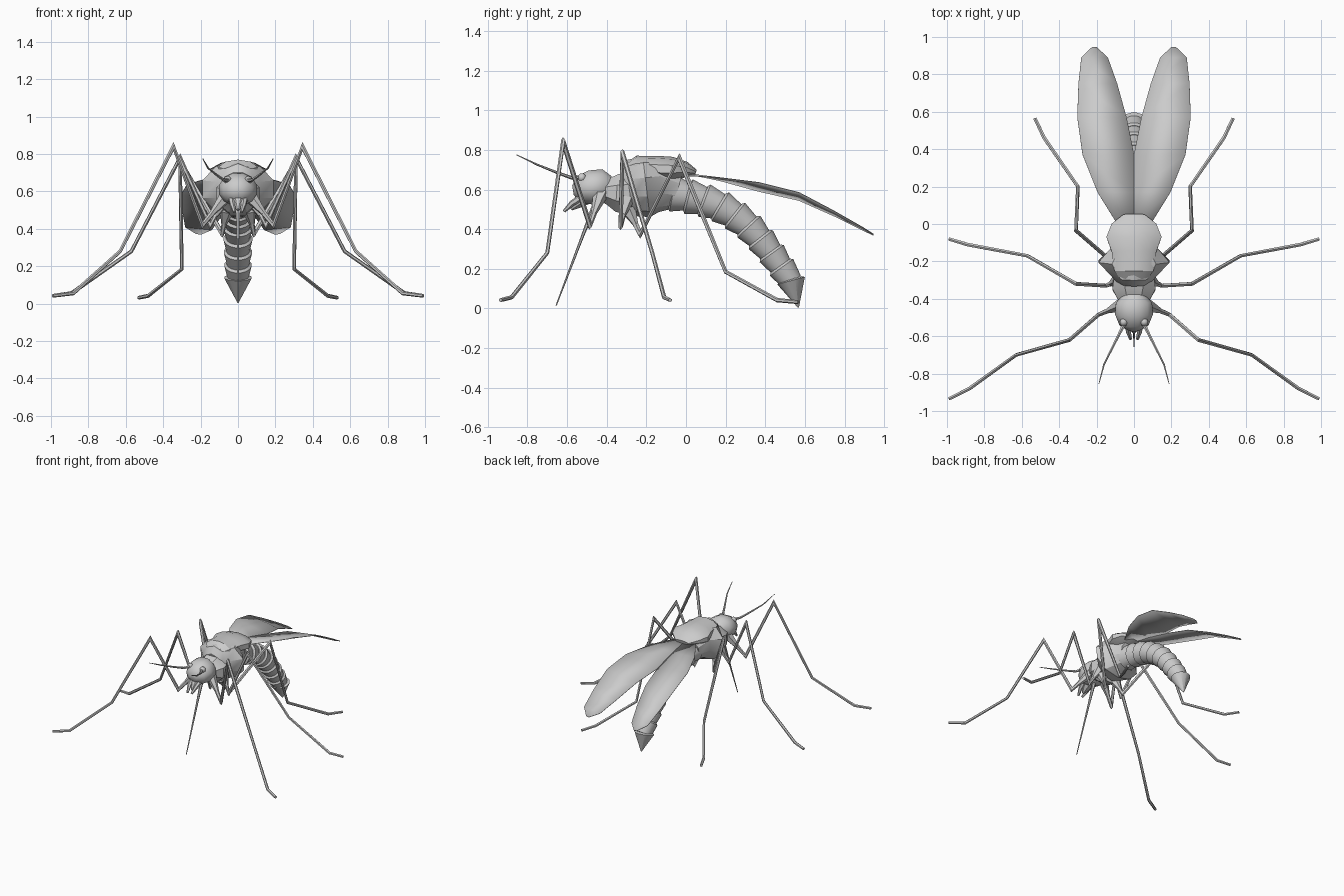
import bpy, bmesh, math
from mathutils import Vector

old = bpy.data.objects.get("Cube")
if old:
    bpy.data.objects.remove(old)

grey = bpy.data.materials.new("body_grey")
grey.use_nodes = True
COLOUR = (0.6, 0.6, 0.6, 1)
grey.diffuse_color = COLOUR
grey.node_tree.nodes["Principled BSDF"].inputs["Base Color"].default_value = COLOUR


def finish(name, bm, angle=30):
    bmesh.ops.recalc_face_normals(bm, faces=bm.faces)
    mesh = bpy.data.meshes.new(name)
    bm.to_mesh(mesh)
    bm.free()
    mesh.materials.append(grey)
    obj = bpy.data.objects.new(name, mesh)
    bpy.context.collection.objects.link(obj)
    bpy.ops.object.select_all(action='DESELECT')
    obj.select_set(True)
    bpy.context.view_layer.objects.active = obj
    bpy.ops.object.shade_smooth_by_angle(angle=math.radians(angle))
    return obj


def loft(name, points, radii, sides=6, angle=30, straight=False):
    """Skin elliptical rings along a path; each radius is (sideways, upward)."""
    pts = [Vector(p) for p in points]
    span = pts[-1] - pts[0]
    ref = span.cross(Vector((0, 0, 1))).normalized()
    bm = bmesh.new()
    rings = []
    for i, p in enumerate(pts):
        a = (p - pts[max(i - 1, 0)]).normalized()
        b = (pts[min(i + 1, len(pts) - 1)] - p).normalized()
        t = span.normalized() if straight else (a + b).normalized()
        miter = 1 if straight else min(2, 1 / max(0.1, t.dot(b if b.length else a)))
        side = (ref - t * ref.dot(t)).normalized()
        up = side.cross(t)
        rx, rz = radii[i]
        ring = []
        for k in range(sides):
            ang = 2 * math.pi * (k + 0.5) / sides
            ring.append(bm.verts.new(p + side * rx * math.cos(ang) + up * rz * miter * math.sin(ang)))
        rings.append(ring)
    for r, s in zip(rings, rings[1:]):
        for k in range(sides):
            j = (k + 1) % sides
            bm.faces.new((r[k], r[j], s[j], s[k]))
    bm.faces.new(rings[0])
    bm.faces.new(rings[-1])
    return finish(name, bm, angle)


def trunk(name, stations, sides=10, angle=30):
    """Body part from (y, bottom, top, half width) stations."""
    pts = [(0, y, (lo + hi) / 2) for y, lo, hi, w in stations]
    radii = [(w, (hi - lo) / 2) for y, lo, hi, w in stations]
    flat = [(0, p[1], p[2]) for p in pts]
    bm_obj = loft(name, flat, radii, sides, angle)
    return bm_obj


# Head and thorax
trunk("head", [(-0.57, 0.57, 0.62, 0.03), (-0.54, 0.53, 0.67, 0.08), (-0.48, 0.52, 0.70, 0.105),
               (-0.42, 0.53, 0.705, 0.10), (-0.38, 0.56, 0.67, 0.06)], 12, 45)
trunk("front_thorax", [(-0.44, 0.54, 0.63, 0.07), (-0.40, 0.52, 0.655, 0.095),
                       (-0.35, 0.48, 0.685, 0.125), (-0.28, 0.46, 0.70, 0.115)], 8)
trunk("middle_thorax", [(-0.31, 0.50, 0.70, 0.09), (-0.28, 0.465, 0.75, 0.12), (-0.20, 0.46, 0.765, 0.20),
                        (-0.13, 0.49, 0.76, 0.13), (-0.04, 0.50, 0.70, 0.09)], 10)
trunk("thorax_dome", [(-0.29, 0.68, 0.74, 0.08), (-0.25, 0.66, 0.77, 0.11), (-0.15, 0.64, 0.77, 0.125),
                      (-0.07, 0.64, 0.765, 0.155), (0.0, 0.66, 0.74, 0.125),
                      (0.05, 0.67, 0.70, 0.06)], 10)

# Abdomen: overlapping rings, each widest at its front rim
spine = [Vector((0, y, z)) for y, z in (
    (-0.16, 0.59), (-0.07, 0.58), (0.01, 0.565), (0.09, 0.545), (0.17, 0.515), (0.245, 0.47),
    (0.315, 0.415), (0.375, 0.35), (0.43, 0.28), (0.48, 0.21), (0.53, 0.14))]
for i, (a, b) in enumerate(zip(spine, spine[1:])):
    size = 0.096 - 0.0025 * i
    lip = a.lerp(b, -0.08)
    end = a.lerp(b, 1.08)
    loft(f"abdomen_ring_{i + 1}", [lip, a.lerp(b, 0.05), end],
         [(size * 0.85,) * 2, (size,) * 2, (size * 0.76,) * 2], 16, 35, True)
tip = Vector((0, 0.567, 0.005))
loft("abdomen_tip", [spine[-1].lerp(tip, -0.06), spine[-1], tip],
     [(0.055, 0.055), (0.076, 0.072), (0.003, 0.003)], 10, 35, True)

# Mouthparts
loft("proboscis", [(0, -0.45, 0.55), (0, -0.52, 0.37), (0, -0.655, 0.015)],
     [(0.014, 0.014), (0.008, 0.008), (0.003, 0.003)])
loft("snout", [(0, -0.50, 0.57), (0, -0.55, 0.53), (0, -0.58, 0.50)],
     [(0.05, 0.05), (0.03, 0.03), (0.008, 0.008)], 8)

# Paths of the paired limbs, on the model's left
LEGS = {
    "front": [(0.06, -0.43, 0.58), (0.19, -0.485, 0.42), (0.345, -0.62, 0.84),
              (0.63, -0.70, 0.28), (0.88, -0.88, 0.056), (0.99, -0.935, 0.042)],
    "middle": [(0.08, -0.30, 0.55), (0.15, -0.33, 0.42), (0.31, -0.32, 0.78),
               (0.57, -0.17, 0.28), (0.89, -0.11, 0.056), (0.99, -0.08, 0.042)],
    "hind": [(0.06, -0.29, 0.50), (0.085, -0.23, 0.375), (0.31, -0.035, 0.76),
             (0.30, 0.20, 0.185), (0.48, 0.46, 0.042), (0.53, 0.565, 0.032)]}
LEG_RADII = [(r, r) for r in (0.02, 0.012, 0.012, 0.010, 0.011, 0.010)]
# Wing stations: y, inner x, outer x, inner z, outer z
WING = [(0.0, 0.0, 0.09, 0.68, 0.67), (0.17, 0.0, 0.195, 0.645, 0.66), (0.37, 0.0, 0.275, 0.59, 0.635),
        (0.57, 0.04, 0.303, 0.545, 0.585), (0.75, 0.09, 0.297, 0.465, 0.49),
        (0.89, 0.14, 0.282, 0.395, 0.41), (0.945, 0.20, 0.225, 0.37, 0.375)]

for side, s in (("left", 1), ("right", -1)):
    def flip(path):
        return [(s * x, y, z) for x, y, z in path]

    for pair, path in LEGS.items():
        loft(f"{side}_{pair}_leg", flip(path), LEG_RADII)
        hip, bend = Vector(path[0]), Vector(path[1])
        loft(f"{side}_{pair}_hip", flip([hip, hip.lerp(bend, 0.6)]),
             [(0.04, 0.04), (0.015, 0.015)], 6)
    loft(f"{side}_antenna", flip([(0.05, -0.53, 0.66), (0.075, -0.58, 0.66), (0.11, -0.65, 0.685),
                                  (0.16, -0.75, 0.725), (0.188, -0.855, 0.775)]),
         [(r, r) for r in (0.012, 0.009, 0.007, 0.005, 0.002)])
    loft(f"{side}_palp", flip([(0.035, -0.53, 0.56), (0.03, -0.575, 0.53), (0.018, -0.615, 0.49)]),
         [(r, r) for r in (0.018, 0.015, 0.008)])

    # Antenna socket
    bm = bmesh.new()
    bmesh.ops.create_uvsphere(bm, u_segments=10, v_segments=6, radius=0.022)
    bmesh.ops.translate(bm, verts=bm.verts, vec=(s * 0.055, -0.525, 0.66))
    finish(f"{side}_antenna_socket", bm, 60)

    # Wing blade
    bm = bmesh.new()
    rows = [(bm.verts.new((s * xi, y, zi)), bm.verts.new((s * xo, y, zo))) for y, xi, xo, zi, zo in WING]
    for (a, b), (c, d) in zip(rows, rows[1:]):
        bm.faces.new((a, b, d, c))
    wing = finish(f"{side}_wing", bm, 30)
    plate = wing.modifiers.new("thickness", 'SOLIDIFY')
    plate.thickness = 0.004
    plate.offset = 0
